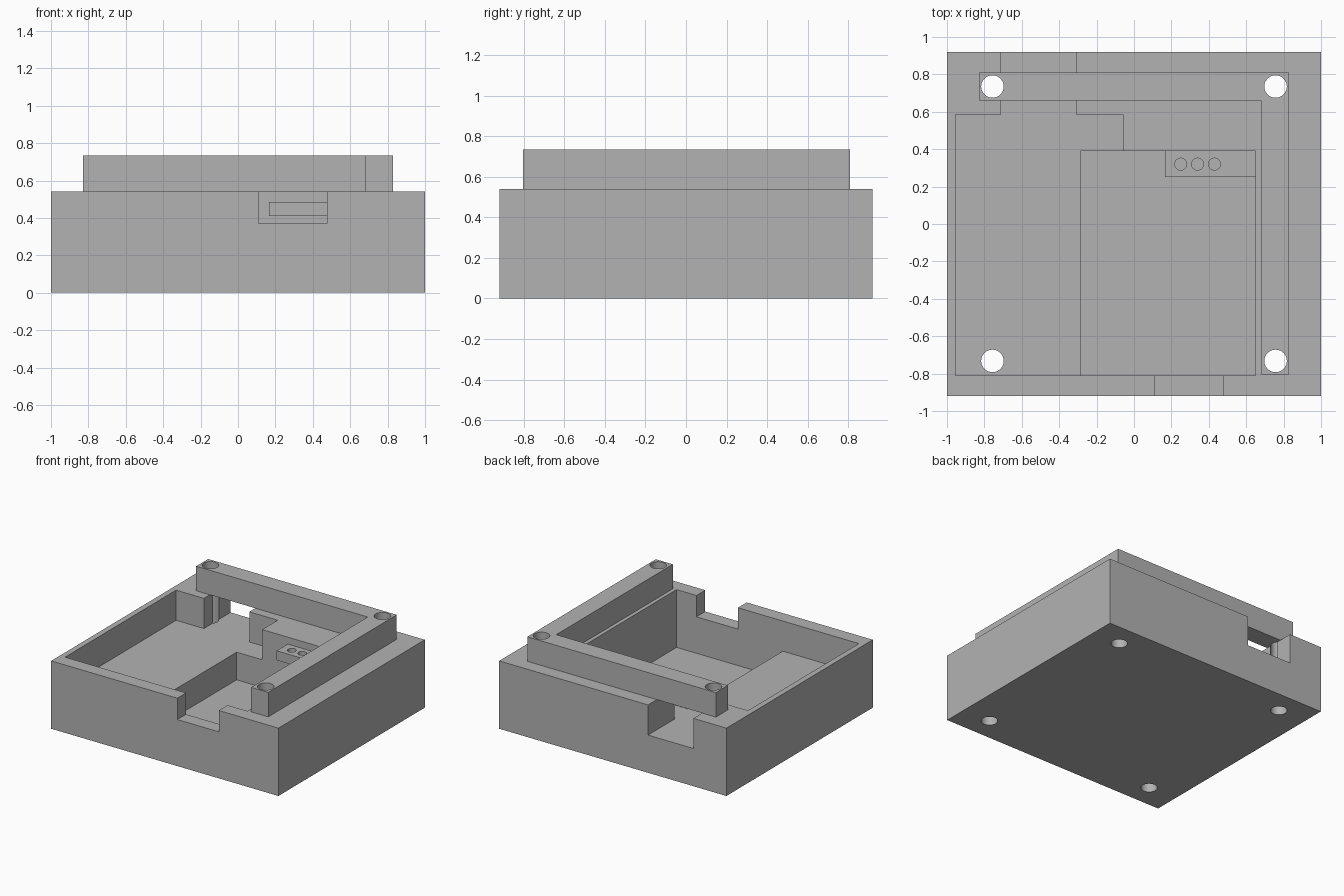
import bpy
import bmesh
from mathutils import Matrix

cube = bpy.data.objects.get("Cube")
if cube:
    bpy.data.objects.remove(cube, do_unlink=True)

GREY = (0.45, 0.45, 0.45, 1.0)
grey = bpy.data.materials.new("plain grey")
grey.use_nodes = True
grey.diffuse_color = GREY
grey.node_tree.nodes["Principled BSDF"].inputs["Base Color"].default_value = GREY


def finish(name, bm):
    bmesh.ops.recalc_face_normals(bm, faces=bm.faces)
    mesh = bpy.data.meshes.new(name)
    bm.to_mesh(mesh)
    bm.free()
    mesh.materials.append(grey)
    obj = bpy.data.objects.new(name, mesh)
    bpy.context.collection.objects.link(obj)
    return obj


def prism(name, outline, z0, z1):
    """Extrude a plan outline from z0 up to z1."""
    bm = bmesh.new()
    face = bm.faces.new([bm.verts.new((x, y, z0)) for x, y in outline])
    up = bmesh.ops.extrude_face_region(bm, geom=[face])["geom"]
    verts = [v for v in up if isinstance(v, bmesh.types.BMVert)]
    bmesh.ops.translate(bm, verts=verts, vec=(0, 0, z1 - z0))
    return finish(name, bm)


def box(name, x0, x1, y0, y1, z0, z1):
    return prism(name, [(x0, y0), (x1, y0), (x1, y1), (x0, y1)], z0, z1)


def drill(name, x, y, radius):
    """Tall cylinder used as a hole cutter."""
    bm = bmesh.new()
    bmesh.ops.create_cone(bm, cap_ends=True, segments=48, radius1=radius,
                          radius2=radius, depth=3,
                          matrix=Matrix.Translation((x, y, 0.3)))
    return finish(name, bm)


def cut(target, cutters):
    bpy.context.view_layer.objects.active = target
    for cutter in cutters:
        cutter.hide_render = True
        mod = target.modifiers.new("cut", "BOOLEAN")
        mod.operation = "DIFFERENCE"
        mod.solver = "EXACT"
        mod.object = cutter
        bpy.ops.object.modifier_apply(modifier=mod.name)
        bpy.data.objects.remove(cutter, do_unlink=True)


def smooth(obj):
    bpy.ops.object.select_all(action="DESELECT")
    obj.select_set(True)
    bpy.context.view_layer.objects.active = obj
    bpy.ops.object.shade_smooth_by_angle(angle=0.5)


TOP, SHELF, FLOOR = 0.54, 0.30, 0.08


def corner_drills():
    return [drill("corner_drill", x, y, 0.06)
            for x in (-0.757, 0.757) for y in (-0.732, 0.735)]


# Tray with a shallow pocket, a deep pocket and two wall notches
tray = box("tray", -1, 1, -0.92, 0.92, 0, TOP)
shallow = [(-0.955, -0.81), (-0.06, -0.81), (-0.06, 0.585), (-0.31, 0.585),
           (-0.31, 1.2), (-0.71, 1.2), (-0.71, 0.585), (-0.955, 0.585)]
cut(tray, [
    prism("shallow_pocket", shallow, SHELF, 1),
    box("deep_pocket", -0.285, 0.65, -0.81, 0.39, FLOOR, 1),
    box("front_notch", 0.11, 0.475, -1.2, -0.7, 0.37, 1),
] + corner_drills())
smooth(tray)

# L-shaped raised rail along the back and left edges
rail = prism("raised_rail", [(-0.83, 0.66), (0.68, 0.66), (0.68, -0.805),
                             (0.83, -0.805), (0.83, 0.81), (-0.83, 0.81)],
             TOP, 0.735)
cut(rail, corner_drills())
smooth(rail)

# Small ledge with three pin holes
ledge = box("pin_ledge", 0.165, 0.65, 0.25, 0.39, 0.41, 0.485)
cut(ledge, [drill("pin_drill", 0.25 + i * 0.09, 0.32, 0.032) for i in range(3)])
smooth(ledge)
